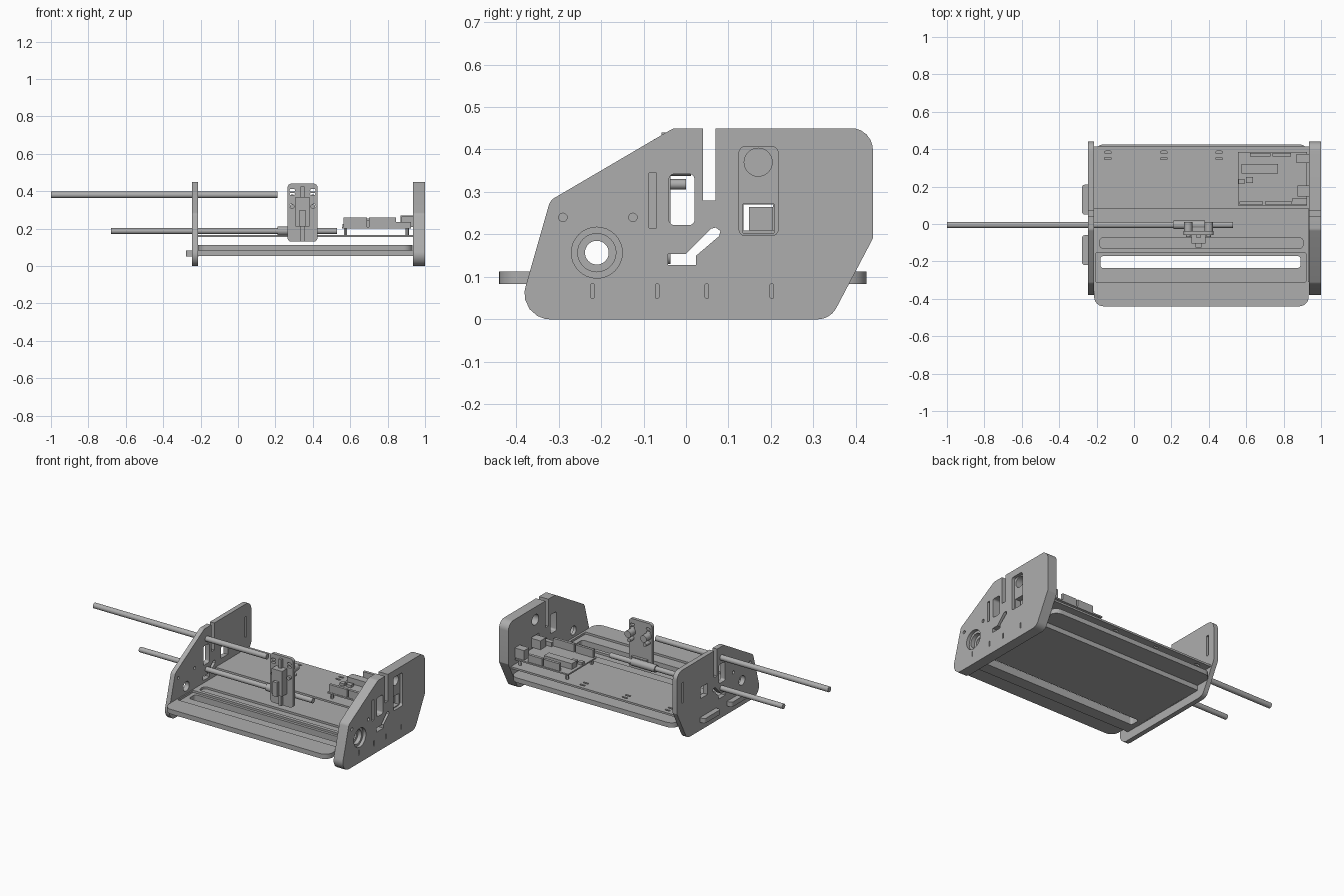
import bpy, bmesh, math
from mathutils import Vector

cube = bpy.data.objects.get("Cube")
if cube:
    bpy.data.objects.remove(cube, do_unlink=True)

grey = bpy.data.materials.new("plain_grey")
grey.use_nodes = True
grey.diffuse_color = (0.42, 0.42, 0.42, 1)
grey.node_tree.nodes["Principled BSDF"].inputs["Base Color"].default_value = (0.42, 0.42, 0.42, 1)


# Outline helpers
def rounded(points, radii, steps=6):
    out, n = [], len(points)
    for i, p in enumerate(points):
        p = Vector(p)
        r = radii[i] if isinstance(radii, (list, tuple)) else radii
        if r <= 0:
            out.append(p)
            continue
        a = (Vector(points[i - 1]) - p).normalized()
        b = (Vector(points[(i + 1) % n]) - p).normalized()
        half = a.angle(b) / 2
        cut = r / math.tan(half)
        centre = p + (a + b).normalized() * (r / math.sin(half))
        start, end = p + a * cut - centre, p + b * cut - centre
        for k in range(steps + 1):
            d = start.lerp(end, k / steps).normalized() * r
            out.append(centre + d)
    return out


def rect(u0, u1, v0, v1, r=0.0):
    return rounded([(u0, v0), (u1, v0), (u1, v1), (u0, v1)], r)


def circle(u, v, r, n=32):
    return [Vector((u + r * math.cos(k * math.tau / n), v + r * math.sin(k * math.tau / n))) for k in range(n)]


def finish(obj):
    obj.data.materials.clear()
    obj.data.materials.append(grey)
    bpy.ops.object.select_all(action='DESELECT')
    obj.select_set(True)
    bpy.context.view_layer.objects.active = obj
    bpy.ops.object.shade_smooth_by_angle(angle=math.radians(30))
    return obj


# Extrude an outline with holes along one axis from lo to hi
def slab(name, loops, lo, hi, axis):
    curve = bpy.data.curves.new(name, 'CURVE')
    curve.dimensions, curve.fill_mode, curve.extrude = '2D', 'BOTH', (hi - lo) / 2
    for loop in loops:
        spline = curve.splines.new('POLY')
        spline.points.add(len(loop) - 1)
        for point, p in zip(spline.points, loop):
            point.co = (p[0], p[1], 0, 1)
        spline.use_cyclic_u = True
    temp = bpy.data.objects.new(name + "_outline", curve)
    bpy.context.collection.objects.link(temp)
    graph = bpy.context.evaluated_depsgraph_get()
    mesh = bpy.data.meshes.new_from_object(temp.evaluated_get(graph))
    bpy.data.objects.remove(temp, do_unlink=True)
    mid = (lo + hi) / 2
    bm = bmesh.new()
    bm.from_mesh(mesh)
    for v in bm.verts:
        a, b, c = v.co.x, v.co.y, v.co.z + mid
        v.co = {'x': (c, a, b), 'y': (a, c, b), 'z': (a, b, c)}[axis]
    bmesh.ops.remove_doubles(bm, verts=bm.verts, dist=0.00001)
    bmesh.ops.recalc_face_normals(bm, faces=bm.faces)
    bm.to_mesh(mesh)
    bm.free()
    obj = bpy.data.objects.new(name, mesh)
    bpy.context.collection.objects.link(obj)
    return finish(obj)


def box(name, x0, x1, y0, y1, z0, z1):
    return slab(name, [rect(x0, x1, y0, y1)], z0, z1, 'z')


def rod(name, x0, x1, y, z, r):
    return slab(name, [circle(y, z, r, 24)], x0, x1, 'x')


# Side plate outline with the open notch in its top edge
side = rounded(
    [(-0.40, 0), (0.34, 0), (0.44, 0.19), (0.44, 0.45), (0.07, 0.45), (0.07, 0.28),
     (0.04, 0.28), (0.04, 0.45), (-0.03, 0.45), (-0.32, 0.28)],
    [0.06, 0.05, 0.01, 0.05, 0, 0, 0, 0, 0.03, 0.03])
window = rect(-0.04, 0.02, 0.222, 0.342, 0.012)
angled_slot = [(-0.042, 0.128), (0.024, 0.128), (0.024, 0.15), (0.078, 0.196),
               (0.081, 0.208), (0.07, 0.216), (0.058, 0.213), (0.0, 0.154), (-0.042, 0.154)]
bolt_holes = [circle(-0.29, 0.24, 0.01, 16), circle(-0.125, 0.24, 0.01, 16)]
tab_slits = [rect(y, y + 0.008, 0.05, 0.083, 0.002) for y in (-0.224, -0.072, 0.045, 0.198)]
shared = [side, window, angled_slot]
groove = rect(-0.087, -0.07, 0.215, 0.345)
pocket = rect(0.125, 0.217, 0.197, 0.407, 0.015)
port_holes = [circle(0.17, 0.37, 0.033), rect(0.134, 0.207, 0.203, 0.272)]

# Thick side plate in layers, so that recesses step down
slab("right_plate_inner", shared + port_holes + [circle(-0.21, 0.157, 0.028)], 0.935, 0.955, 'x')
slab("right_plate_middle", shared + port_holes + bolt_holes + [groove, circle(-0.21, 0.157, 0.045)],
     0.955, 0.98, 'x')
slab("right_plate_outer", shared + bolt_holes + tab_slits + [groove, pocket, circle(-0.21, 0.157, 0.06)],
     0.98, 1.0, 'x')

# Thin side plate
slab("left_plate", shared + bolt_holes + [circle(-0.21, 0.157, 0.03), rect(0.135, 0.205, 0.2, 0.27),
     rect(0.375, 0.392, 0.24, 0.37)], -0.245, -0.215, 'x')

# Base with through slot and shallow channels
bed = rect(-0.213, 0.934, -0.44, 0.425, 0.05)
slot = rect(-0.18, 0.89, -0.235, -0.172, 0.015)
slab("base_lower", [bed, slot], 0.083, 0.1, 'z')
slab("base_upper", [bed, rect(-0.205, 0.92, -0.31, -0.155, 0.006), rect(-0.185, 0.905, -0.132, -0.072, 0.025)],
     0.1, 0.113, 'z')
slab("under_plate", [rect(-0.215, 0.935, -0.31, 0.3), slot], 0.053, 0.083, 'z')
for i, (y0, y1) in enumerate([(-0.22, -0.06), (0.05, 0.21)]):
    slab(f"left_tab_{i}", [rect(-0.278, -0.21, y0, y1, 0.015)], 0.052, 0.082, 'z')

# Raised rear deck with paired slits
slits = [rect(x - 0.018, x + 0.018, y - 0.006, y + 0.006, 0.005)
         for x in (-0.14, 0.16, 0.455) for y in (0.35, 0.383)]
slab("rear_deck", [rect(-0.214, 0.935, 0.08, 0.415)] + slits, 0.155, 0.167, 'z')

# Guide rods and bearing
rod("upper_rod", -1.0, 0.21, -0.005, 0.38, 0.017)
rod("lower_rod", -0.68, 0.53, -0.005, 0.187, 0.016)
rod("rod_bearing", 0.21, 0.38, -0.005, 0.187, 0.023)

# Tool carriage
holes = [rect(x - 0.014, x + 0.014, z - 0.006, z + 0.006, 0.005)
         for x in (0.29, 0.4) for z in (0.405, 0.385)]
holes += [circle(x, 0.32, 0.011, 16) for x in (0.285, 0.405)]
slab("carriage_plate", [rect(0.265, 0.425, 0.13, 0.44, 0.02)] + holes, -0.058, -0.037, 'y')
slab("tool_block", [rect(0.308, 0.382, 0.21, 0.37)], -0.105, -0.058, 'y')
slab("tool_slide", [rect(0.335, 0.355, 0.132, 0.425)], -0.075, -0.058, 'y')
slab("tool_clip", [rect(0.33, 0.36, 0.21, 0.3)], -0.125, -0.105, 'y')
for i, x in enumerate((0.29, 0.4)):
    slab(f"roller_{i}", [circle(x, 0.36, 0.022)], -0.037, 0.012, 'y')
    slab(f"roller_bolt_{i}", [circle(x, 0.318, 0.012, 16)], -0.07, 0.0, 'y')
box("bearing_bracket", 0.29, 0.4, -0.04, -0.02, 0.165, 0.21)

# Circuit board with its parts
slab("circuit_board", [rect(0.555, 0.925, 0.1, 0.385)], 0.2, 0.209, 'z')
for i, (x, y) in enumerate([(0.575, 0.12), (0.575, 0.365), (0.905, 0.12), (0.905, 0.365)]):
    slab(f"standoff_{i}", [circle(x, y, 0.009, 12)], 0.167, 0.2, 'z')
parts = {
    "front_header_a": (0.565, 0.69, 0.103, 0.12, 0.258),
    "front_header_b": (0.7, 0.845, 0.103, 0.12, 0.258),
    "rear_header_a": (0.62, 0.73, 0.362, 0.38, 0.255),
    "rear_header_b": (0.74, 0.84, 0.362, 0.38, 0.255),
    "main_chip": (0.575, 0.77, 0.27, 0.32, 0.245),
    "small_chip_a": (0.56, 0.59, 0.215, 0.24, 0.225),
    "small_chip_b": (0.6, 0.635, 0.22, 0.25, 0.225),
    "data_port": (0.875, 0.955, 0.148, 0.205, 0.265),
    "power_port": (0.87, 0.935, 0.325, 0.375, 0.27),
    "side_block": (0.845, 0.925, 0.105, 0.135, 0.235),
}
for name, (x0, x1, y0, y1, top) in parts.items():
    box(name, x0, x1, y0, y1, 0.209, top)
